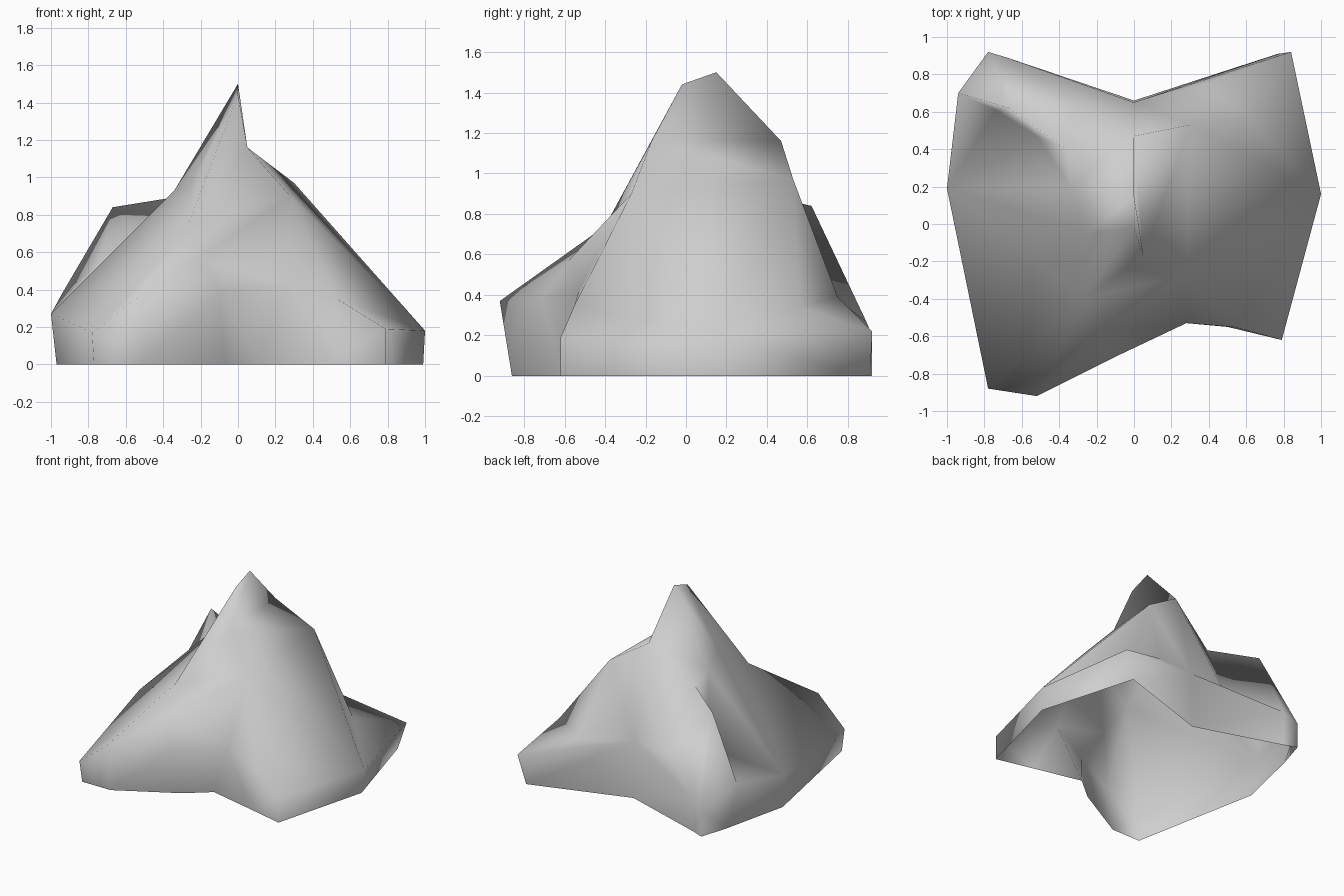
import bpy
import bmesh
from mathutils import Vector
from mathutils.geometry import delaunay_2d_cdt

cube = bpy.data.objects.get("Cube")
if cube:
    bpy.data.objects.remove(cube, do_unlink=True)

# Rim of the rock going round anticlockwise: name -> (rim point, foot on the ground)
rim = {
    "front_left_corner": ((-.78, -.88, .17), (-.77, -.86)),
    "front_left_toe": ((-.52, -.92, .37), (-.52, -.86)),
    "front_hollow": ((-.1, -.71, .38), (-.07, -.61)),
    "front_fold": ((.28, -.53, .42), (.11, -.46)),
    "front_right_toe": ((.53, -.55, .35), (.5, -.55)),
    "front_right_corner": ((.79, -.62, .19), (.79, -.62)),
    "right_toe": ((1, .16, .18), (.99, .14)),
    "back_right_toe": ((.84, .92, .22), (.77, .91)),
    "back_middle": ((0, .65, .45), (0, .66)),
    "back_left_toe": ((-.68, .89, .27), (-.68, .88)),
    "back_left_corner": ((-.78, .92, .2), (-.78, .92)),
    "left_crest": ((-.94, .7, .38), (-.85, .69)),
    "left_toe": ((-1, .19, .27), (-.97, .17)),
}

# Peaks, shoulders and gullies inside the rim
tops = {
    "peak": (0, .15, 1.5),
    "peak_front": (0, -.02, 1.44),
    "peak_back": (0, .47, 1.16),
    "neck": (.05, -.17, 1.16),
    "right_shoulder": (.3, .53, .97),
    "right_hollow": (.62, .56, .34),
    "back_dip": (.38, .75, .39),
    "back_hollow": (-.3, .65, .43),
    "front_shoulder": (.28, -.27, .9),
    "front_crest": (-.27, -.4, .74),
    "front_slope": (-.2, -.58, .57),
    "left_flank": (-.25, -.05, .96),
    "left_shoulder": (-.34, .2, .93),
    "left_saddle": (-.36, .4, .89),
    "left_bump": (-.67, .62, .84),
    "upper_gully": (-.52, .47, .7),
    "lower_gully": (-.74, .61, .54),
}

# Ridge and gully lines that the faces must follow
ridges = [
    "peak_back peak peak_front neck peak_back right_shoulder right_toe",
    "neck right_shoulder back_dip back_right_toe right_hollow right_shoulder",
    "neck front_shoulder right_toe",
    "front_shoulder front_fold",
    "front_shoulder front_right_toe",
    "peak_front front_crest front_left_toe",
    "neck front_crest front_shoulder",
    "peak left_shoulder left_saddle left_bump left_crest",
    "left_saddle upper_gully lower_gully left_crest",
    "left_shoulder left_toe",
    "left_shoulder left_flank front_crest",
    "left_saddle peak_back back_middle",
    "left_saddle back_hollow back_left_toe left_bump",
    "peak_back back_hollow",
]


def make_rock():
    points = {name: Vector(pair[0]) for name, pair in rim.items()}
    points.update({name: Vector(p) for name, p in tops.items()})
    names = list(points)

    # Closed rim plus ridge edges, filled with triangles
    paths = [list(rim) + ["front_left_corner"]] + [r.split() for r in ridges]
    edges = [(names.index(a), names.index(b))
             for path in paths for a, b in zip(path, path[1:])]
    flat = [points[n].to_2d() for n in names]
    _, _, faces, source, _, _ = delaunay_2d_cdt(flat, edges, [], 1, 1e-5)

    bm = bmesh.new()
    verts = {n: bm.verts.new(points[n]) for n in names}
    for face in faces:
        bm.faces.new([verts[names[source[i][0]]] for i in face])

    # Skirt from the rim down to the ground, open underneath
    ring = [verts[n] for n in rim]
    feet = [bm.verts.new((*foot, 0)) for _, foot in rim.values()]
    for i in range(len(ring)):
        j = (i + 1) % len(ring)
        bm.faces.new((ring[i], feet[i], feet[j], ring[j]))
    bmesh.ops.triangulate(bm, faces=[f for f in bm.faces if len(f.verts) > 3])
    bmesh.ops.recalc_face_normals(bm, faces=bm.faces)
    if sum(f.normal.z for f in bm.faces) < 0:
        bmesh.ops.reverse_faces(bm, faces=bm.faces)
    for f in bm.faces:
        f.smooth = True

    mesh = bpy.data.meshes.new("rock")
    bm.to_mesh(mesh)
    bm.free()
    rock = bpy.data.objects.new("rock", mesh)
    bpy.context.collection.objects.link(rock)
    return rock


# Plain grey stone
stone = bpy.data.materials.new("grey_stone")
stone.use_nodes = True
grey = (.62, .62, .62, 1)
stone.diffuse_color = grey
stone.node_tree.nodes["Principled BSDF"].inputs["Base Color"].default_value = grey

make_rock().data.materials.append(stone)
